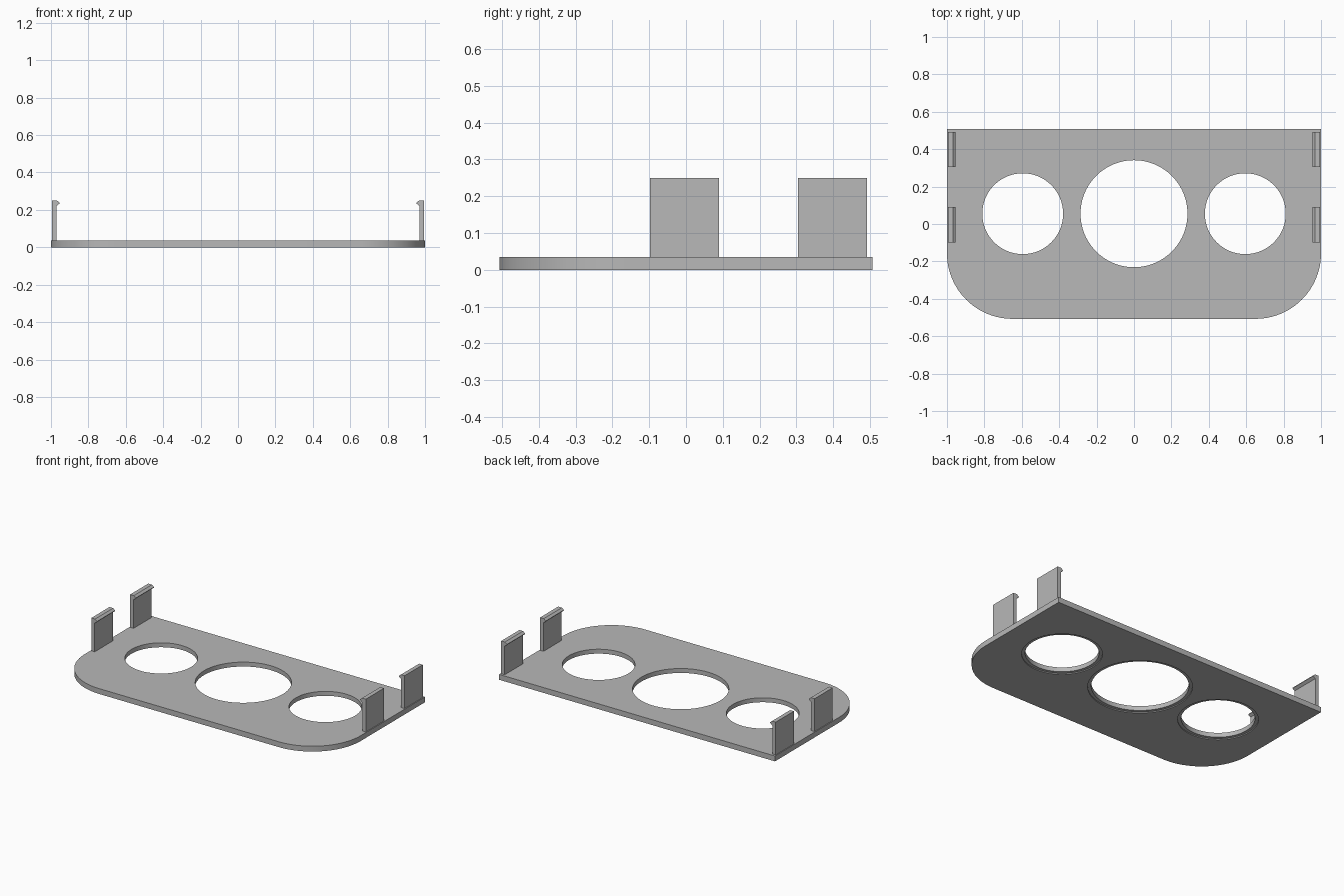
import bpy
import bmesh
from math import sin, cos, pi, radians

cube = bpy.data.objects.get("Cube")
if cube:
    bpy.data.objects.remove(cube, do_unlink=True)

grey = bpy.data.materials.new("plain grey")
grey.use_nodes = True
grey.diffuse_color = (0.48, 0.48, 0.48, 1)
grey.node_tree.nodes["Principled BSDF"].inputs["Base Color"].default_value = grey.diffuse_color

THICK = 0.035
HALF_Y = 0.507
CORNER = 0.35


def prism(name, points, direction):
    """Extrude a closed outline along a direction."""
    bm = bmesh.new()
    face = bm.faces.new([bm.verts.new(p) for p in points])
    new = bmesh.ops.extrude_face_region(bm, geom=[face])["geom"]
    verts = [g for g in new if isinstance(g, bmesh.types.BMVert)]
    bmesh.ops.translate(bm, verts=verts, vec=direction)
    bmesh.ops.recalc_face_normals(bm, faces=bm.faces)
    mesh = bpy.data.meshes.new(name)
    bm.to_mesh(mesh)
    bm.free()
    mesh.materials.append(grey)
    obj = bpy.data.objects.new(name, mesh)
    bpy.context.collection.objects.link(obj)
    return obj


def cut_disc(plate, x, y, radius, bottom, top):
    """Cut a round hole between two heights."""
    bpy.ops.mesh.primitive_cylinder_add(vertices=96, radius=radius, depth=top - bottom,
                                        location=(x, y, (top + bottom) / 2))
    cutter = bpy.context.object
    cutter.hide_render = True
    cutter.data.materials.append(grey)
    mod = plate.modifiers.new("hole", "BOOLEAN")
    mod.operation = "DIFFERENCE"
    mod.solver = "EXACT"
    mod.object = cutter
    bpy.context.view_layer.objects.active = plate
    bpy.ops.object.modifier_apply(modifier=mod.name)
    bpy.data.objects.remove(cutter, do_unlink=True)


# Base plate: square back corners, large round front corners
outline = [(1, HALF_Y, 0), (-1, HALF_Y, 0)]
for cx, start in ((-1 + CORNER, pi), (1 - CORNER, 1.5 * pi)):
    for i in range(25):
        a = start + i / 24 * pi / 2
        outline.append((cx + CORNER * cos(a), -HALF_Y + CORNER + CORNER * sin(a), 0))
plate = prism("base_plate", outline, (0, 0, THICK))

# Three through holes, each with a shallow wider recess underneath
for x, radius in ((-0.595, 0.216), (0, 0.286), (0.595, 0.216)):
    cut_disc(plate, x, 0.055, radius, -0.1, 0.1)
    cut_disc(plate, x, 0.055, radius + 0.02, -0.1, 0.006)

bpy.ops.object.select_all(action="DESELECT")
plate.select_set(True)
bpy.context.view_layer.objects.active = plate
bpy.ops.object.shade_smooth_by_angle(angle=radians(30))

# Snap tabs with an inward hook at the top
hook = [(0.995, THICK), (0.995, 0.25), (0.968, 0.25),
        (0.954, 0.238), (0.954, 0.234), (0.97, 0.222), (0.97, THICK)]
for side, side_name in ((1, "left"), (-1, "right")):
    for y, place in ((-0.098, "middle"), (0.304, "back")):
        prism(f"snap_tab_{place}_{side_name}",
              [(side * x, y, z) for x, z in hook], (0, 0.188, 0))
